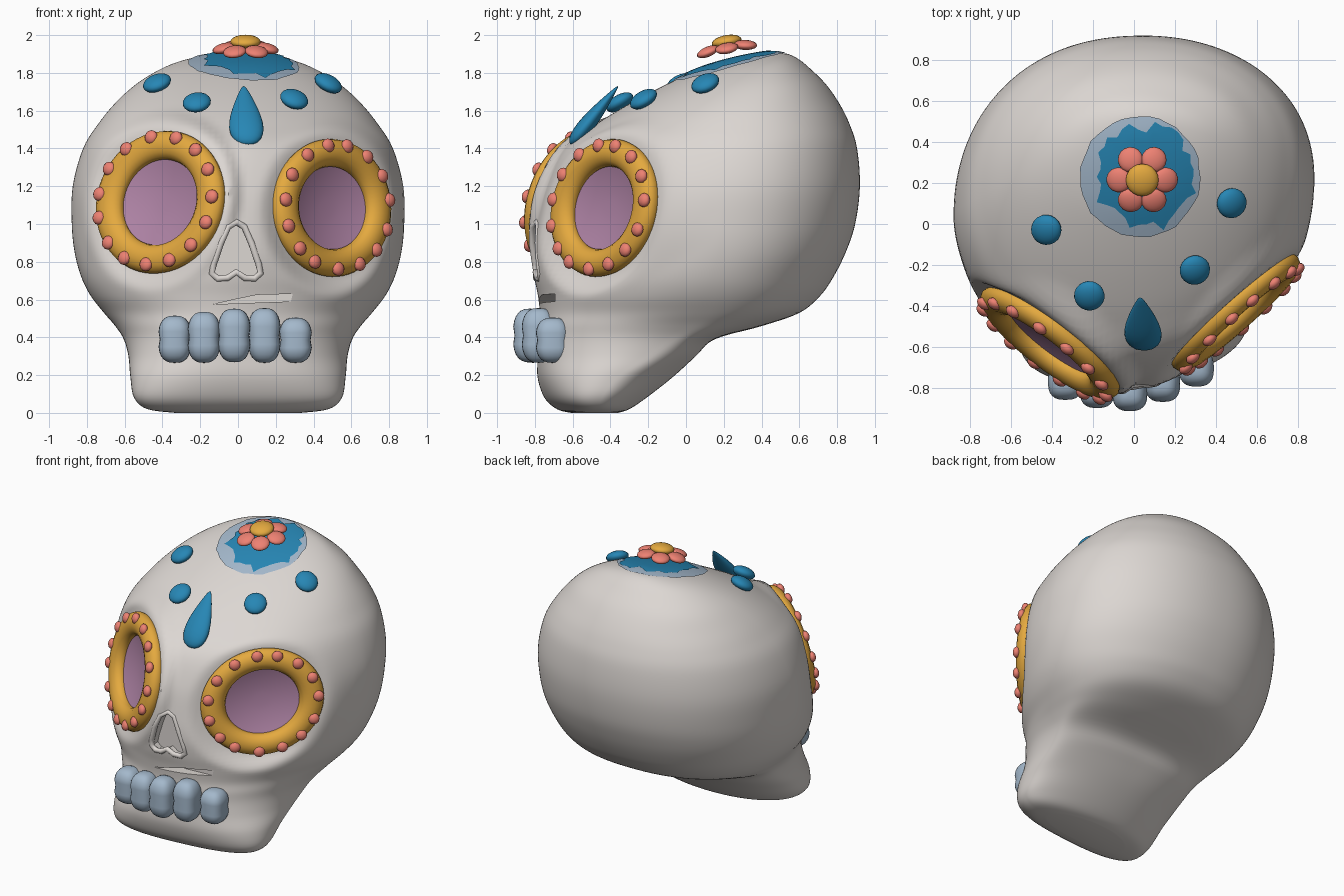
import bpy, bmesh, random
from math import sin, cos, pi, radians
from mathutils import Vector, Matrix
from mathutils.bvhtree import BVHTree

if "Cube" in bpy.data.objects:
    bpy.data.objects.remove(bpy.data.objects["Cube"])

random.seed(4)


def material(name, rgb):
    m = bpy.data.materials.new(name)
    m.diffuse_color = (*rgb, 1)
    m.use_nodes = True
    m.node_tree.nodes["Principled BSDF"].inputs["Base Color"].default_value = m.diffuse_color
    return m


BONE = material("bone", (0.72, 0.68, 0.65))
GOLD = material("gold", (0.78, 0.40, 0.05))
CORAL = material("coral", (0.85, 0.22, 0.17))
PURPLE = material("purple", (0.43, 0.23, 0.38))
BLUE = material("blue", (0.02, 0.24, 0.46))
PALE = material("pale_blue", (0.37, 0.48, 0.60))


def finish(name, bm, mat):
    bmesh.ops.recalc_face_normals(bm, faces=bm.faces)
    me = bpy.data.meshes.new(name)
    bm.to_mesh(me)
    bm.free()
    ob = bpy.data.objects.new(name, me)
    bpy.context.collection.objects.link(ob)
    me.materials.append(mat)
    me.polygons.foreach_set("use_smooth", [True] * len(me.polygons))
    return ob


def skin(bm, rings, closed=False):
    """Quads between successive closed loops of points."""
    vs = [[bm.verts.new(p) for p in r] for r in rings]
    n = len(vs[0])
    pairs = list(zip(vs, vs[1:])) + ([(vs[-1], vs[0])] if closed else [])
    for a, b in pairs:
        for i in range(n):
            bm.faces.new((a[i], a[(i + 1) % n], b[(i + 1) % n], b[i]))
    return vs


def blob(bm, loc, size, normal=(0, 0, 1), seg=16):
    rot = Vector(normal).to_track_quat('Z', 'Y').to_matrix().to_4x4()
    mat = Matrix.Translation(loc) @ rot @ Matrix.Diagonal((*size, 1))
    return bmesh.ops.create_uvsphere(bm, u_segments=seg, v_segments=seg // 2 + 2, radius=1, matrix=mat)["verts"]


# Eye sockets: front-view ellipse lying on a slanted plane
class Eye:
    def __init__(s, cx, cz, rx, rz, roll, y0, sx, sz):
        s.cx, s.cz, s.rx, s.rz, s.roll = cx, cz, rx, rz, radians(roll)
        s.y0, s.sx, s.sz = y0, sx, sz
        s.n = Vector((sx, -1, sz)).normalized()

    def plane(s, x, z):
        return s.y0 + s.sx * (x - s.cx) + s.sz * (z - s.cz)

    def dist(s, x, z):
        dx, dz = x - s.cx, z - s.cz
        u = dx * cos(s.roll) - dz * sin(s.roll)
        v = dx * sin(s.roll) + dz * cos(s.roll)
        return ((u / s.rx) ** 2 + (v / s.rz) ** 2) ** 0.5

    def at(s, a, d, lift=0):
        u, v = s.rx * d * cos(a), s.rz * d * sin(a)
        x = s.cx + u * cos(s.roll) + v * sin(s.roll)
        z = s.cz - u * sin(s.roll) + v * cos(s.roll)
        return Vector((x, s.plane(x, z), z)) + s.n * lift


EYES = {"left": Eye(-0.41, 1.115, 0.325, 0.385, 22, -0.58, -0.75, 0.28),
        "right": Eye(0.495, 1.085, 0.305, 0.365, -5, -0.43, 0.88, 0.15)}

# Skull slices: z, half width, front y, back y, widest y, front and back exponent
ROWS = [(0.0, .33, -.60, -.36, -.50, 2.5, 2), (.02, .48, -.67, -.30, -.51, 2.6, 2),
        (.08, .55, -.735, -.21, -.50, 2.7, 2), (.19, .57, -.775, -.07, -.42, 2.6, 2.2),
        (.3, .58, -.775, .05, -.26, 2.5, 2.6), (.39, .605, -.77, .15, -.14, 2.4, 2.8),
        (.46, .65, -.77, .40, -.04, 2.3, 2.5), (.53, .71, -.77, .60, .02, 2.1, 2.3),
        (.62, .78, -.78, .71, .04, 2.0, 2.2), (.72, .83, -.80, .78, .06, 1.9, 2.15),
        (.85, .865, -.81, .845, .09, 1.8, 2.15), (1.0, .88, -.79, .895, .11, 1.75, 2.15),
        (1.2, .875, -.74, .92, .14, 1.8, 2.15), (1.4, .82, -.64, .905, .18, 1.9, 2.15),
        (1.53, .74, -.47, .865, .22, 2, 2.15), (1.64, .65, -.29, .81, .26, 2, 2.1),
        (1.74, .54, -.10, .74, .32, 2, 2.1), (1.82, .41, .08, .66, .38, 2, 2),
        (1.87, .28, .25, .60, .43, 2, 2), (1.90, .12, .40, .54, .47, 2, 2),
        (1.905, .02, .46, .48, .47, 2, 2)]


def spline(rows, sub):
    for i in range(len(rows) - 1):
        quad = [rows[max(0, min(len(rows) - 1, i + k))] for k in (-1, 0, 1, 2)]
        for k in range(sub):
            t = k / sub
            yield [0.5 * (2 * b + (c - a) * t + (2 * a - 5 * b + 4 * c - d) * t * t
                          + (3 * b - a - 3 * c + d) * t ** 3) for a, b, c, d in zip(*quad)]
    yield rows[-1]


def skull_point(row, a):
    z, w, yf, yb, ym, ef, eb = row
    c, s = cos(a), sin(a)
    # blend the width exponent so front and back halves meet smoothly
    p = 2 / (ef if s < 0 else eb)
    x = w * abs(c) ** p * (1 if c > 0 else -1)
    y = ym + (yf - ym if s < 0 else yb - ym) * abs(s) ** p
    y += (0.10 if s < 0 else 0.10 * (1 - s * 0.7)) * x
    if y < 0.15:
        for eye in EYES.values():
            d = eye.dist(x, z)
            t = max(0, min(1, (1.32 - d) / 0.34))
            t = t * t * (3 - 2 * t)
            sink = 0.08 * max(0, 1 - (d / 0.75) ** 2)
            y += (eye.plane(x, z) + 0.02 + sink - y) * t
    return (x, y, z)


N = 160
bm = bmesh.new()
loops = skin(bm, [[skull_point(r, 2 * pi * i / N) for i in range(N)] for r in spline(ROWS, 5)])
bm.faces.new(loops[0])
bm.faces.new(loops[-1])
bmesh.ops.recalc_face_normals(bm, faces=bm.faces)
bvh = BVHTree.FromBMesh(bm)
skull = finish("skull", bm, BONE)

# Nose hole (upside-down heart) and mouth slit cut into the skull
HALF = [(0, 1.01), (.04, .985), (.075, .90), (.11, .79), (.12, .74), (.09, .71), (.04, .715), (0, .745)]
NOSE = [(x - .01, z) for x, z in HALF] + [(-x - .01, z) for x, z in HALF[-2:0:-1]]
SLIT = [(-.13, .575), (.28, .59), (.29, .63), (.1, .625), (-.02, .60)]
for outline, floor in ((NOSE, -.73), (SLIT, -.69)):
    bm = bmesh.new()
    ends = skin(bm, [[(x, y, z) for x, z in outline] for y in (-1.1, floor)])
    for loop in ends:
        bm.faces.new(loop)
    cutter = finish("cutter", bm, BONE)
    cutter.hide_render = True
    mod = skull.modifiers.new("cut", 'BOOLEAN')
    mod.operation, mod.object, mod.solver = 'DIFFERENCE', cutter, 'EXACT'
    bpy.context.view_layer.objects.active = skull
    bpy.ops.object.modifier_apply(modifier=mod.name)
    bpy.data.objects.remove(cutter)
skull.select_set(True)
bpy.ops.object.shade_smooth_by_angle(angle=radians(40))

# Raised nose rim
cu = bpy.data.curves.new("nose_rim", 'CURVE')
cu.dimensions, cu.bevel_depth, cu.bevel_resolution = '3D', 0.018, 3
sp = cu.splines.new('POLY')
sp.points.add(len(NOSE) - 1)
sp.use_cyclic_u = True
for pt, (x, z) in zip(sp.points, NOSE):
    x = -.01 + (x + .01) * 1.08
    hit = bvh.ray_cast(Vector((x, -3, z)), Vector((0, 1, 0)))[0]
    pt.co = (x, hit.y + 0.01, z, 1)
cu.materials.append(BONE)
bpy.context.collection.objects.link(bpy.data.objects.new("nose_rim", cu))

# Eye rings, beads and purple bowls
for side, eye in EYES.items():
    bm = bmesh.new()
    skin(bm, [[eye.at(2 * pi * i / 64, 0.80 + 0.20 * cos(2 * pi * j / 14), 0.06 * sin(2 * pi * j / 14))
               for j in range(14)] for i in range(64)], closed=True)
    finish(side + "_eye_ring", bm, GOLD)
    bm = bmesh.new()
    for i in range(15):
        a = 2 * pi * (i + random.uniform(-.1, .1)) / 15
        blob(bm, eye.at(a, 0.90, 0.05), (.038, .038, .026), eye.n, 12)
    finish(side + "_eye_beads", bm, CORAL)
    bm = bmesh.new()
    rings = skin(bm, [[eye.at(2 * pi * i / 48, 0.68 * k / 6, -0.045 * (1 - (k / 6) ** 2))
                       for i in range(48)] for k in range(6, 0, -1)])
    bm.faces.new(rings[-1])
    finish(side + "_eye_bowl", bm, PURPLE)

# Teeth: five fused columns with a shallow waist between upper and lower rows
bm = bmesh.new()
for x, y, z, h in ((-.335, -.77, .39, .125), (-.18, -.81, .40, .135), (-.02, -.825, .41, .142),
                   (.14, -.78, .41, .145), (.305, -.705, .385, .12)):
    for v in blob(bm, (0, 0, 0), (1, 1, 1), seg=24):
        q = [(abs(k) ** 0.75) * (1 if k > 0 else -1) for k in v.co]
        waist = 1 - .1 * max(0, 1 - abs(q[2]) / .35)
        v.co = (x + .088 * q[0] * waist, y + .092 * q[1] * waist, z + h * q[2])
finish("teeth", bm, PALE)

# Forehead dots laid on the surface
bm = bmesh.new()
for p in ((-.43, -.03, 1.75), (-.22, -.36, 1.66), (.30, -.23, 1.67), (.48, .1, 1.75)):
    loc, nor, *_ = bvh.find_nearest(Vector(p))
    blob(bm, (loc + Vector(p)) / 2 + nor * .01, (.075, .08, .04), nor, 20)
finish("forehead_dots", bm, BLUE)

# Forehead teardrop, its tip lifting off the brow
bm = bmesh.new()
lo, hi = Vector((.05, -.61, 1.42)), Vector((.03, -.36, 1.73))
axis = (hi - lo).normalized()
out = Vector((1, 0, 0)).cross(axis)
for v in blob(bm, (0, 0, 0), (1, 1, 1), seg=24):
    t = (v.co.z + 1) / 2
    k = 1.15 * (1 - .74 * t ** 0.9)
    v.co = lo.lerp(hi, t) + Vector((1, 0, 0)) * v.co.x * .115 * k + out * v.co.y * .055 * k
finish("forehead_teardrop", bm, BLUE)


# Painted patch on the crown: pale disc with a ragged blue one over it
def crown_patch(name, cx, cy, r, jitter, lift, mat):
    bm = bmesh.new()
    edge = [r * (1 + random.uniform(-jitter, jitter)) for _ in range(40)]
    rings = []
    for k in range(8, 0, -1):
        ring = []
        for i, e in enumerate(edge):
            a = 2 * pi * i / 40
            x, y = cx + e * k / 8 * cos(a), cy + e * k / 8 * sin(a)
            loc = bvh.ray_cast(Vector((x, y, 4)), Vector((0, 0, -1)))[0]
            ring.append(loc + Vector((0, 0, lift)))
        rings.append(ring)
    bm.faces.new(skin(bm, rings)[-1])
    finish(name, bm, mat)


crown_patch("crown_pale_patch", .03, .23, .295, .02, .008, PALE)
crown_patch("crown_blue_patch", .06, .23, .245, .12, .014, BLUE)

# Flower floating above the crown
tilt = Vector((0, -.18, 1)).normalized()
centre = Vector((.04, .215, 1.93))
bm = bmesh.new()
for i in range(6):
    a = radians(0 + 60 * i)
    d = Vector((cos(a), sin(a), .18 * sin(a)))
    blob(bm, centre + d * .115, (.062, .062, .026), tilt + d * .25)
finish("flower_petals", bm, CORAL)
bm = bmesh.new()
blob(bm, centre + Vector((0, 0, .035)), (.08, .08, .035), tilt, 20)
finish("flower_centre", bm, GOLD)
